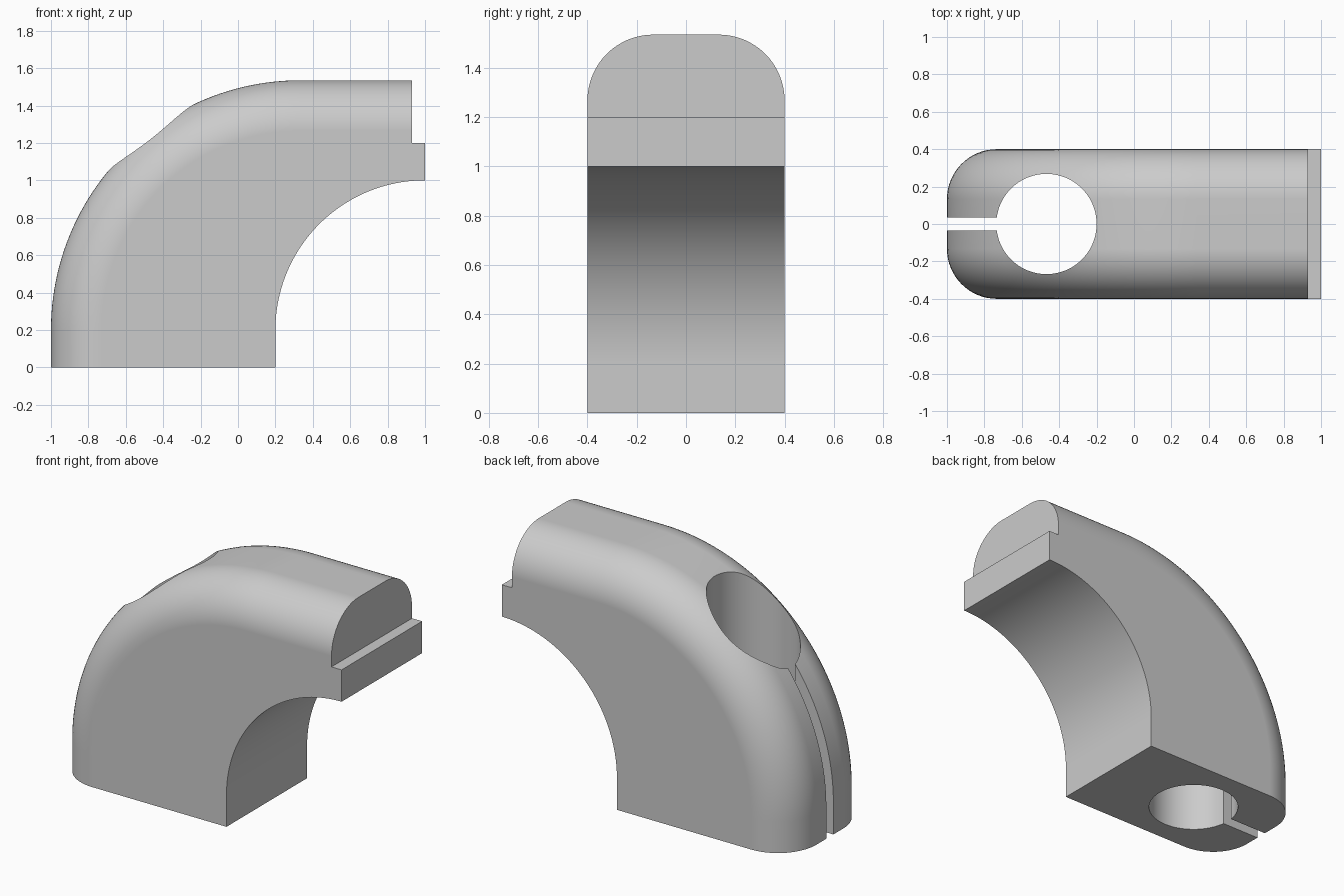
import bpy
import bmesh
from math import sin, cos, pi

if "Cube" in bpy.data.objects:
    bpy.data.objects.remove(bpy.data.objects["Cube"])

W, R = 0.4, 0.267            # half width, edge rounding radius
OUT_R, OUT_X, BEND_Z = 1.335, 0.335, 0.2
IN_R, END_X, LIP_Z = 0.8, 0.93, 1.2

grey = bpy.data.materials.new("plain grey")
grey.use_nodes = True
colour = (0.6, 0.6, 0.6, 1)
grey.diffuse_color = colour
grey.node_tree.nodes["Principled BSDF"].inputs["Base Color"].default_value = colour

# Rounded section: (y, inward depth) from one side to the other
N = 16
half = [(-(W - R) - R * cos(a), R - R * sin(a))
        for a in (i * pi / 2 / N for i in range(N + 1))]
section = half + [(-y, d) for y, d in reversed(half)]


def outer_path(depth):
    """Outer back line, moved inwards by depth, as (x, z)."""
    r = OUT_R - depth
    pts = [(OUT_X - r, 0)]
    pts += [(OUT_X - r * cos(i * pi / 96), BEND_Z + r * sin(i * pi / 96))
            for i in range(49)]
    return pts + [(END_X, BEND_Z + r)]


# Bent body: swept rounded skin, flat sides, inner bend and stepped end
bm = bmesh.new()
skin = [[bm.verts.new((x, y, z)) for x, z in outer_path(d)] for y, d in section]
for a, b in zip(skin, skin[1:]):
    for i in range(len(a) - 1):
        bm.faces.new((a[i], a[i + 1], b[i + 1], b[i]))

inner = [(END_X, LIP_Z), (1, LIP_Z)]
inner += [(1 - IN_R * sin(i * pi / 96), BEND_Z + IN_R * cos(i * pi / 96))
          for i in range(49)]
inner += [(1 - IN_R, 0)]
right, left = [[bm.verts.new((x, y, z)) for x, z in inner] for y in (-W, W)]
for i in range(len(inner) - 1):
    bm.faces.new((right[i], right[i + 1], left[i + 1], left[i]))
bm.faces.new(skin[0] + right)
bm.faces.new(skin[-1] + left)
bm.faces.new([s[0] for s in skin] + [left[-1], right[-1]])
bm.faces.new([s[-1] for s in skin] + [left[0], right[0]])
bmesh.ops.recalc_face_normals(bm, faces=bm.faces)
mesh = bpy.data.meshes.new("bent_body")
bm.to_mesh(mesh)
bm.free()
body = bpy.data.objects.new("bent_body", mesh)
bpy.context.collection.objects.link(body)
mesh.materials.append(grey)


def cut(cutter):
    """Subtract a helper from the body and remove the helper."""
    cutter.hide_render = True
    cutter.data.materials.append(grey)
    bpy.ops.object.select_all(action="DESELECT")
    body.select_set(True)
    bpy.context.view_layer.objects.active = body
    mod = body.modifiers.new("cut", "BOOLEAN")
    mod.operation, mod.solver, mod.object = "DIFFERENCE", "EXACT", cutter
    bpy.ops.object.modifier_apply(modifier=mod.name)
    bpy.data.objects.remove(cutter)


# Vertical round hole
bpy.ops.mesh.primitive_cylinder_add(vertices=96, radius=0.268, depth=3,
                                    location=(-0.468, 0, 1))
cut(bpy.context.object)

# Narrow slot from the hole out through the back
bpy.ops.mesh.primitive_cube_add(size=1, location=(-0.85, 0, 1))
slot = bpy.context.object
slot.scale = (0.7, 0.07, 3)
cut(slot)

# Smooth bends with crisp edges
bpy.ops.object.shade_smooth_by_angle(angle=pi / 6)
normals = body.modifiers.new("even_shading", "WEIGHTED_NORMAL")
normals.keep_sharp = True
